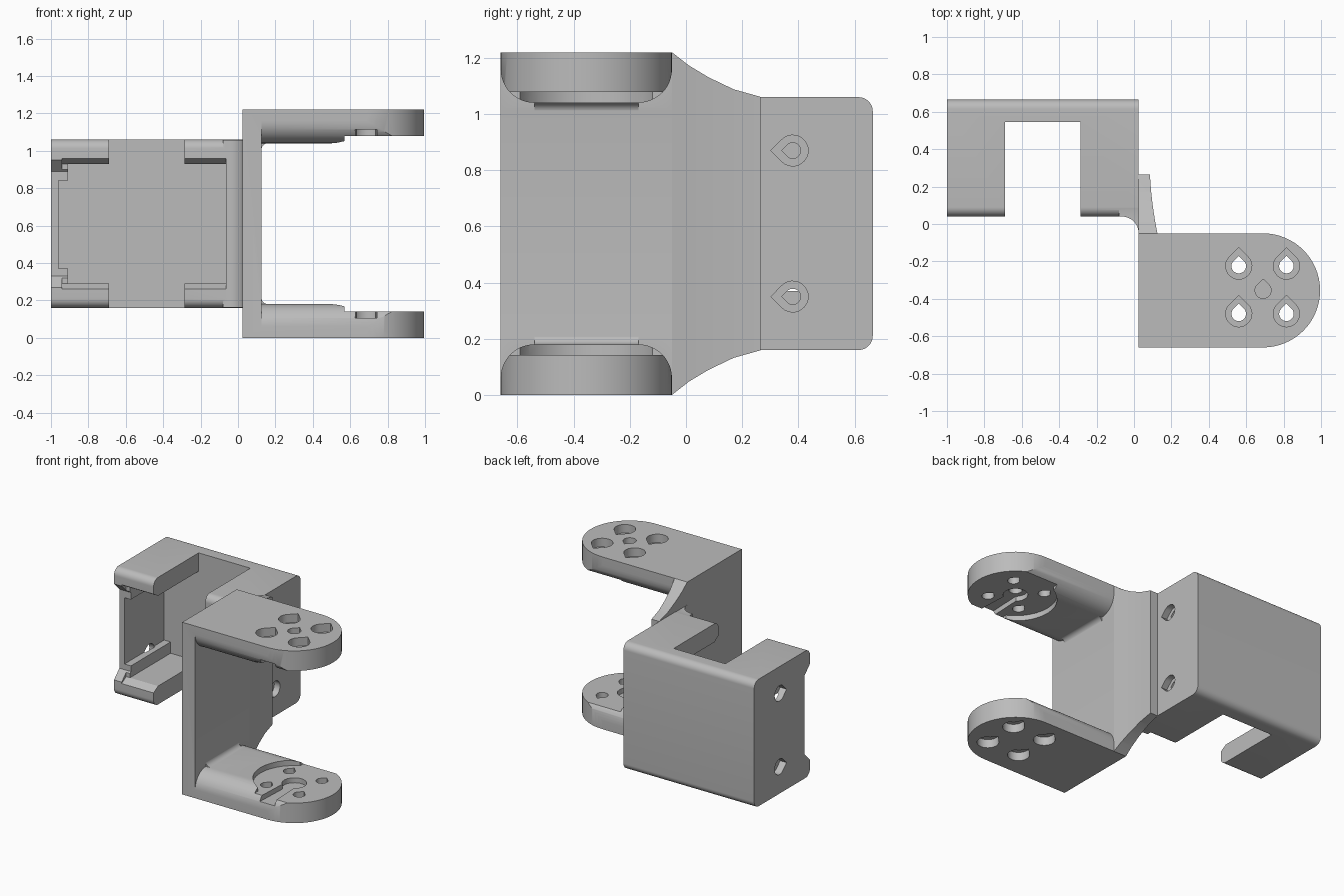
import bpy, bmesh
from math import sin, cos, pi, radians

if "Cube" in bpy.data.objects:
    bpy.data.objects.remove(bpy.data.objects["Cube"], do_unlink=True)

H = 1.22                      # full height of the bracket
MID_Y, R_ARM = -0.355, 0.305  # arm centre line and half width
TIP_X = 0.69                  # centre of the rounded arm end

grey = bpy.data.materials.new("light grey plastic")
grey.use_nodes = True
colour = (0.5, 0.5, 0.5, 1)
grey.diffuse_color = colour
grey.node_tree.nodes["Principled BSDF"].inputs["Base Color"].default_value = colour


def arc(cx, cy, r, start, end, n=10):
    """Points along an arc, angles in degrees."""
    angles = [radians(start + (end - start) * i / n) for i in range(n + 1)]
    return [(cx + r * cos(a), cy + r * sin(a)) for a in angles]


def teardrop(cx, cy, r, point):
    """Round hole outline with a peak towards the given angle."""
    tip = (cx + 1.41 * r * cos(radians(point)), cy + 1.41 * r * sin(radians(point)))
    return arc(cx, cy, r, point + 45, point + 315, 20) + [tip]


def prism(name, outline, axis, low, high):
    """Extrude a flat outline along x (y,z), y (x,z) or z (x,y)."""
    place = {"x": lambda u, v, w: (w, u, v),
             "y": lambda u, v, w: (u, w, v),
             "z": lambda u, v, w: (u, v, w)}[axis]
    bm = bmesh.new()
    bottom = [bm.verts.new(place(u, v, low)) for u, v in outline]
    top = [bm.verts.new(place(u, v, high)) for u, v in outline]
    bm.faces.new(bottom)
    bm.faces.new(top)
    n = len(outline)
    for i in range(n):
        j = (i + 1) % n
        bm.faces.new((bottom[i], bottom[j], top[j], top[i]))
    bmesh.ops.recalc_face_normals(bm, faces=bm.faces)
    mesh = bpy.data.meshes.new(name)
    bm.to_mesh(mesh)
    bm.free()
    mesh.materials.append(grey)
    obj = bpy.data.objects.new(name, mesh)
    bpy.context.collection.objects.link(obj)
    return obj


def box(x0, x1, y0, y1, z0, z1):
    return prism("cutter", [(x0, y0), (x1, y0), (x1, y1), (x0, y1)], "z", z0, z1)


def combine(obj, tool, operation="DIFFERENCE"):
    """Apply one boolean and discard the tool."""
    tool.hide_render = True
    mod = obj.modifiers.new("cut", "BOOLEAN")
    mod.operation, mod.solver, mod.object = operation, "EXACT", tool
    graph = bpy.context.evaluated_depsgraph_get()
    graph.update()
    mesh = bpy.data.meshes.new_from_object(obj.evaluated_get(graph))
    obj.modifiers.clear()
    obj.data = mesh
    bpy.data.objects.remove(tool, do_unlink=True)


def finish(obj):
    bpy.ops.object.select_all(action="DESELECT")
    obj.select_set(True)
    bpy.context.view_layer.objects.active = obj
    bpy.ops.object.shade_smooth_by_angle(angle=radians(30))


# Housing: rounded section along x, with a concave strip towards the bracket
y0, y1, z0, z1, r = 0.04, 0.665, 0.16, 1.06, 0.05
section = (arc(y0 + r, z0 + r, r, 180, 270) + arc(y1 - r, z0 + r, r, 270, 360)
           + arc(y1 - r, z1 - r, r, 0, 90) + arc(y0 + r, z1 - r, r, 90, 180))
housing = prism("housing", section, "x", -1, 0.1)
strip = [(-0.08, 0.2), (-0.08, 0.041)] + arc(-0.065, -0.05, 0.09, 90, 0) \
    + [(0.1, -0.05), (0.1, 0.2)]
combine(housing, prism("strip", strip, "z", z0 + 0.002, z1 - 0.002), "UNION")
combine(housing, box(0.025, 0.3, -1, 1, -1, 2))

# Housing cavity, thinner side wall, notch through top and bottom
combine(housing, box(-0.91, -0.065, -0.2, 0.545, 0.29, 0.93))
combine(housing, box(-0.96, -0.8, -0.2, 0.545, 0.37, 0.84))
combine(housing, box(-0.69, -0.285, -0.2, 0.545, -0.1, 1.3))
lead_in = [(0, 0.25), (0.04, 0.26), (0.09, 0.29), (0.09, 0.93), (0.04, 0.96), (0, 0.97)]
combine(housing, prism("lead_in", lead_in, "x", -0.94, -0.065))
relief = [(0, 0.23), (0.04, 0.27), (0.1, 0.33), (0.1, 0.89), (0.04, 0.95), (0, 0.99)]
combine(housing, prism("relief", relief, "x", -1.1, -0.91))

# Screw holes in both side walls
for z in (0.35, 0.87):
    combine(housing, prism("bore", teardrop(0.38, z, 0.055, 180), "x", -0.02, 0.1))
    combine(housing, prism("hole", teardrop(0.38, z, 0.028, 180), "x", -0.2, 0.1))
    combine(housing, prism("side_bore", teardrop(0.38, z, 0.055, 180), "x", -1.1, -0.95))
finish(housing)

# Bracket: C profile with filleted inner corners, trimmed to a rounded plan
f, inner, arm = 0.035, 0.125, 0.18
profile = ([(0.025, 0), (1.2, 0), (1.2, arm)]
           + arc(inner + f, arm + f, f, 270, 180, 6)
           + arc(inner + f, H - arm - f, f, 180, 90, 6)
           + [(1.2, H - arm), (1.2, H), (0.025, H)])
bracket = prism("bracket", profile, "y", -0.8, 0.1)
plan = [(-0.1, MID_Y - R_ARM)] + arc(TIP_X, MID_Y, R_ARM, -90, 90, 32) \
    + [(-0.1, MID_Y + R_ARM)]
combine(bracket, prism("plan", plan, "z", -0.1, 1.4), "INTERSECT")

for upper in (False, True):
    def zz(z):
        return H - z if upper else z

    def cut(outline, low, high):
        a, b = sorted((zz(low), zz(high)))
        combine(bracket, prism("cutter", outline, "z", a, b))

    # Rounded long edges on the inner side of the arm
    for side in (-1, 1):
        curve = arc(0.185, 0.06, 0.12, 0, 90, 12) + [(0.185, 0.3), (0.5, 0.3), (0.5, 0.06)]
        outline = [(MID_Y + side * u, zz(v)) for u, v in curve]
        combine(bracket, prism("edge", outline, "x", inner + 0.001, 1.2))

    # Round seat for the horn, with a slot running out to the front
    cut(arc(TIP_X, MID_Y, 0.266, 0, 350, 35), 0.142, 0.4)
    cut([(0.57, -0.8), (1.2, -0.8), (1.2, 0.1), (0.57, 0.1)], 0.142, 0.4)
    cut([(0.62, -0.8), (0.75, -0.8), (0.73, MID_Y), (0.64, MID_Y)], 0.107, 0.4)
    cut(arc(TIP_X, MID_Y, 0.08, 0, 340, 17), 0.107, 0.4)

    # Four counterbored holes, plus a centre hole in the upper arm
    for x in (0.56, 0.815):
        for y in (-0.225, -0.48):
            cut(teardrop(x, y, 0.07, 90), -0.1, 0.06)
            cut(teardrop(x, y, 0.039, 90), -0.1, 0.3)
    if upper:
        cut(teardrop(TIP_X, MID_Y, 0.043, 90), -0.1, 0.3)
finish(bracket)

# Web: tapered neck joining the bracket to the housing wall
thickness = [(0.025, -0.05), (0.125, -0.05), (0.112, 0.02), (0.1, 0.1),
             (0.091, 0.18), (0.085, 0.265), (0.025, 0.265)]
web = prism("web", thickness, "z", -0.1, 1.4)
taper = [(-0.06, -0.005), (-0.05, 0), (0.01, 0.047), (0.08, 0.089), (0.17, 0.132), (0.27, 0.16)]
silhouette = taper + [(y, H - z) for y, z in reversed(taper)]
combine(web, prism("silhouette", silhouette, "x", -0.1, 0.3), "INTERSECT")
finish(web)
